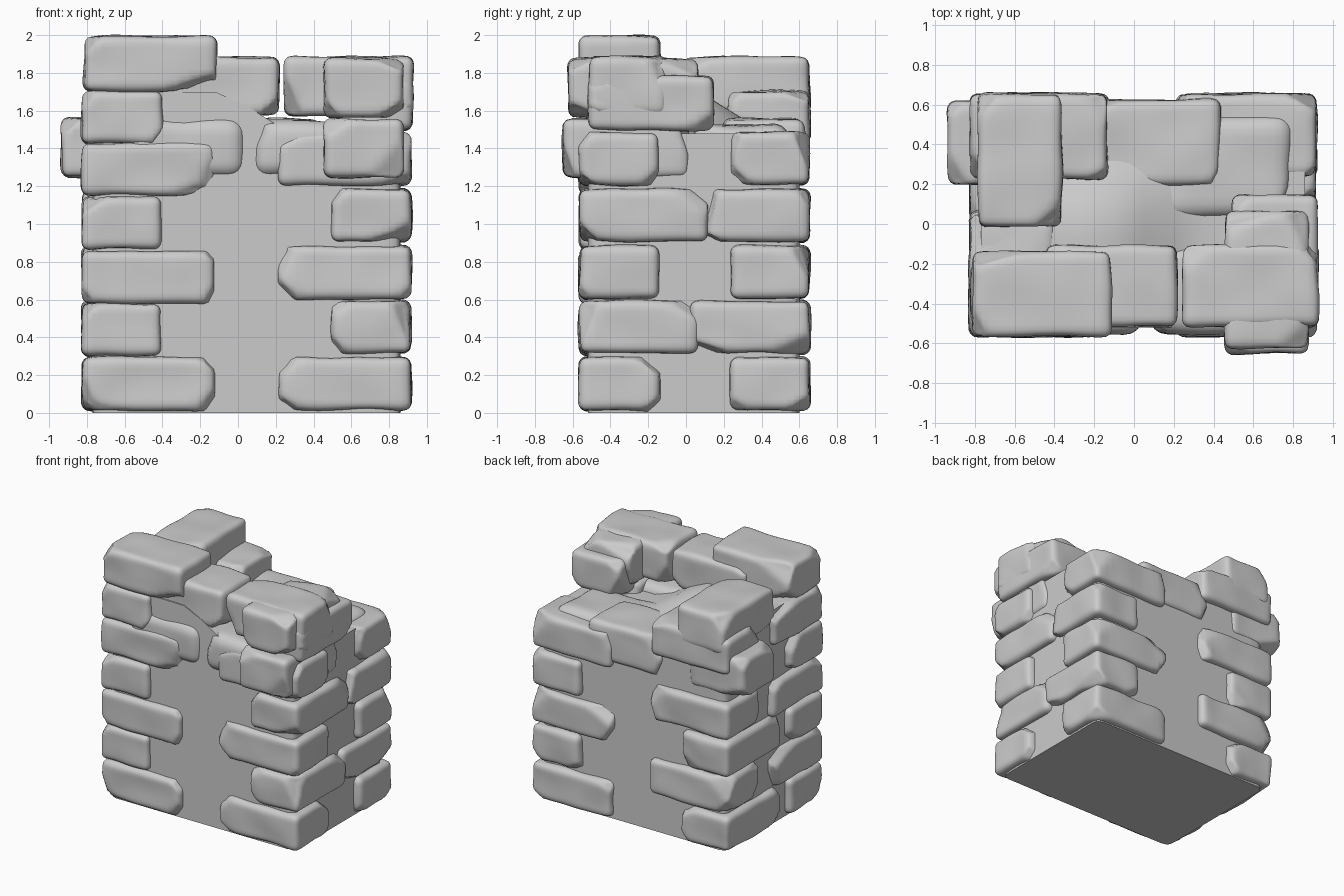
import bpy, bmesh, math, random
from mathutils import Vector, noise

if "Cube" in bpy.data.objects:
    bpy.data.objects.remove(bpy.data.objects["Cube"])

random.seed(7)


def finish(bm, name):
    me = bpy.data.meshes.new(name)
    bm.to_mesh(me)
    bm.free()
    me.shade_smooth()
    ob = bpy.data.objects.new(name, me)
    bpy.context.collection.objects.link(ob)
    return ob


def stone(name, x0, x1, y0, y1, z0, z1, r=0.05, chips=6):
    """Worn block: rounded box with flattened corners and soft dents."""
    c = Vector((x0 + x1, y0 + y1, z0 + z1)) / 2
    h = Vector((x1 - x0, y1 - y0, z1 - z0)) / 2
    bm = bmesh.new()
    bmesh.ops.create_cube(bm, size=2)
    bmesh.ops.subdivide_edges(bm, edges=bm.edges[:], cuts=15, use_grid_fill=True)
    # random planes that knock off edges and corners
    cuts = []
    for _ in range(chips):
        s = Vector([random.choice((-1, 1)) for _ in range(3)])
        n = Vector([s[i] * random.uniform(0.25, 1) for i in range(3)]).normalized()
        reach = sum(abs(n[i]) * h[i] for i in range(3))
        cuts.append((n, reach - random.uniform(0.05, 0.085)))
    seed = Vector([random.uniform(0, 50) for _ in range(3)])
    for v in bm.verts:
        p = Vector([h[i] * math.sin(v.co[i] * math.pi / 2) for i in range(3)])
        q = Vector([max(r - h[i], min(h[i] - r, p[i])) for i in range(3)])
        n = (p - q).normalized()
        p = q + n * r
        for cn, k in cuts:
            d = cn.dot(p) - k
            if d > 0:
                p -= cn * d
        p -= n * 0.014 * (0.35 + noise.noise(p * 4.5 + seed))
        v.co = p + c
    return finish(bm, name)


def ramp(t):
    t = max(0, min(1, t))
    return t * t * (3 - 2 * t)


# Solid core with softened upright corners; the broken top rises to the front left
bm = bmesh.new()
bmesh.ops.create_cube(bm, size=2)
bmesh.ops.subdivide_edges(bm, edges=bm.edges[:], cuts=15, use_grid_fill=True)
for v in bm.verts:
    p = Vector((0.815 * math.sin(v.co.x * math.pi / 2), 0.56 * math.sin(v.co.y * math.pi / 2), 0))
    q = Vector((max(-0.755, min(0.755, p.x)), max(-0.50, min(0.50, p.y)), 0))
    p = q + (p - q).normalized() * min(0.06, (p - q).length) + Vector((0.045, 0.04, 0))
    top = 1.48 + 0.22 * ramp((0.5 - p.y) / 0.5) * ramp((0.35 - p.x) / 0.5)
    v.co = (p.x, p.y, top * (v.co.z + 1) / 2)
core = finish(bm, "wall_core")
bpy.context.view_layer.objects.active = core
core.select_set(True)
bpy.ops.object.shade_smooth_by_angle(angle=math.radians(40))

# Alternating corner stones: odd courses long in x, even courses long in y,
# with the back left corner laid the other way round
courses = [(0.01, 0.30), (0.31, 0.60), (0.60, 0.89), (0.90, 1.19), (1.20, 1.49)]
L, R, F, B = -0.83, 0.92, -0.57, 0.66
for i, (z0, z1) in enumerate(courses):
    for side in ("left", "right"):
        for end in ("front", "back"):
            back_left = side == "left" and end == "back"
            if back_left and i == 4:
                continue                      # replaced by the shifted stone
            long_x = (i % 2 == 0) != back_left
            w, d = (0.71, 0.43) if long_x else (0.43, 0.64)
            if back_left and not long_x:
                d = 0.70
            if side == "right" and i == 3:
                d = 0.69 if end == "front" else 0.56
            x = (L, L + w) if side == "left" else (R - w, R)
            y = (F, F + d) if end == "front" else (B - d, B)
            drop = 0.0134 * i if (side == "left" and end == "front") else 0
            stone(f"corner_{end}_{side}_{i + 1}", *x, *y, z0 - drop, z1 - drop)

# Loose and ruined stones at the top: x0, x1, y0, y1, z0, z1
stone("shifted_left", -0.94, -0.45, 0.19, 0.62, 1.24, 1.57)
stone("front_left_6", -0.83, -0.39, -0.57, 0.05, 1.42, 1.71)
stone("front_left_cap", -0.82, -0.11, -0.57, -0.13, 1.70, 2.00)
stone("front_middle", -0.45, 0.22, -0.52, -0.10, 1.57, 1.89)
stone("front_inner_left", -0.60, 0.04, -0.56, -0.10, 1.24, 1.57, r=0.09)
stone("front_inner_right", 0.07, 0.75, -0.56, -0.10, 1.24, 1.55, r=0.09)
stone("front_right_jut", 0.45, 0.88, -0.66, 0.02, 1.24, 1.56)
stone("right_side_6", 0.49, 0.93, -0.52, 0.15, 1.49, 1.79)
stone("front_right_cap", 0.24, 0.93, -0.52, -0.10, 1.57, 1.89)
stone("front_right_top", 0.45, 0.88, -0.63, 0.07, 1.56, 1.88)
stone("back_left_6", -0.83, -0.13, 0.22, 0.66, 1.42, 1.71)
stone("back_left_cap", -0.79, -0.36, -0.02, 0.66, 1.58, 1.89)
stone("back_middle", -0.22, 0.44, 0.19, 0.63, 1.24, 1.56)
stone("rubble_top", 0.10, 0.80, 0.02, 0.55, 1.30, 1.53, r=0.09)
